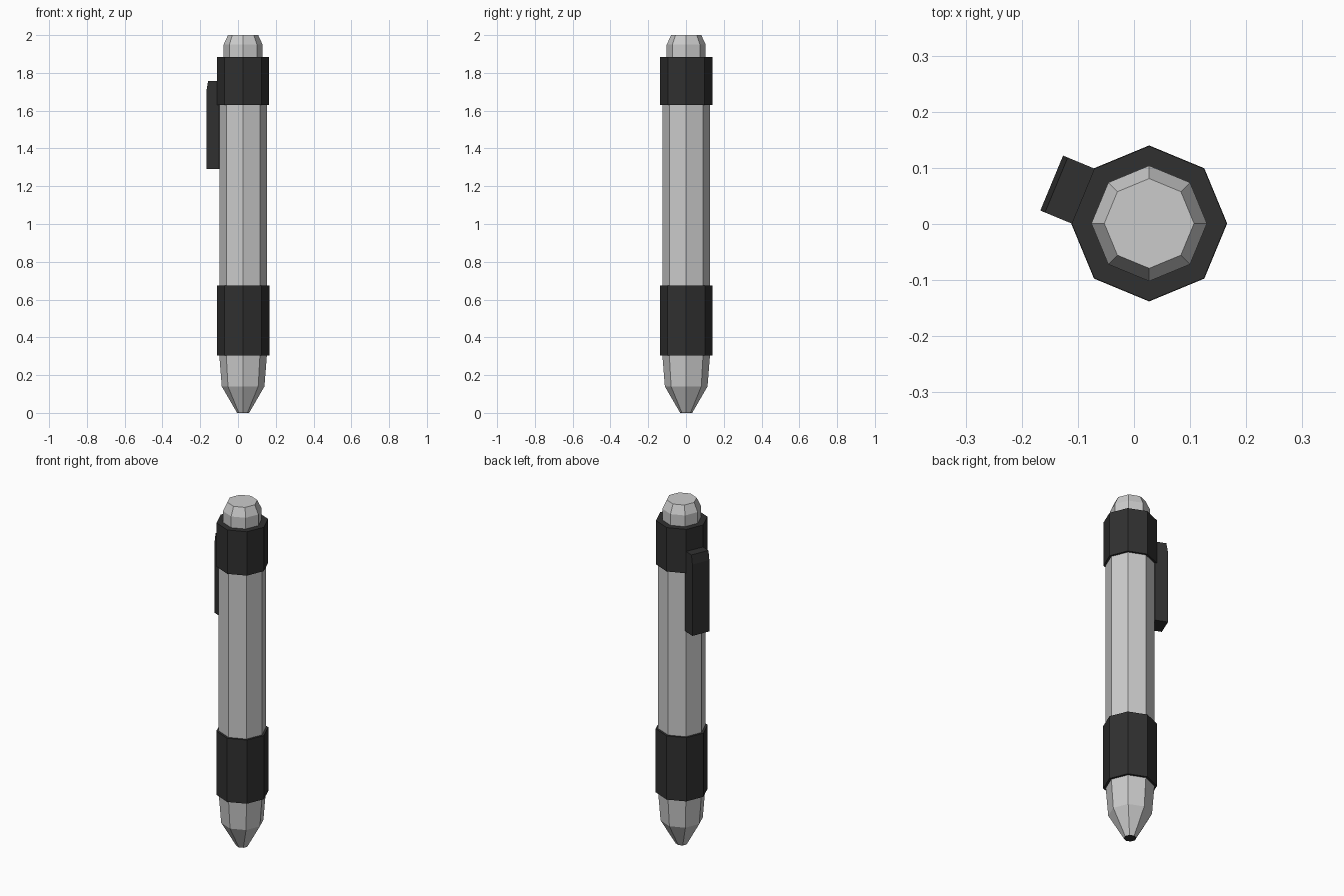
import bpy, bmesh, math
from mathutils import Vector

if "Cube" in bpy.data.objects:
    bpy.data.objects.remove(bpy.data.objects["Cube"])

CX, CY, SIDES = 0.027, 0.001, 8

black = bpy.data.materials.new("black_rubber")
black.diffuse_color = (0.03, 0.03, 0.03, 1)
black.use_nodes = True
black.node_tree.nodes["Principled BSDF"].inputs["Base Color"].default_value = black.diffuse_color


def finish(name, bm, mat):
    bmesh.ops.recalc_face_normals(bm, faces=bm.faces)
    mesh = bpy.data.meshes.new(name)
    bm.to_mesh(mesh)
    bm.free()
    ob = bpy.data.objects.new(name, mesh)
    bpy.context.collection.objects.link(ob)
    if mat:
        mesh.materials.append(mat)
    return ob


def turned(name, profile, mat=None):
    """Capped octagonal solid from (radius, z) rings."""
    bm = bmesh.new()
    rings = []
    for r, z in profile:
        rings.append([bm.verts.new((CX + r * math.cos(math.tau * i / SIDES),
                                    CY + r * math.sin(math.tau * i / SIDES), z))
                      for i in range(SIDES)])
    for a, b in zip(rings, rings[1:]):
        for i in range(SIDES):
            j = (i + 1) % SIDES
            bm.faces.new((a[i], a[j], b[j], b[i]))
    bm.faces.new(rings[0])
    bm.faces.new(rings[-1])
    return finish(name, bm, mat)


# Barrel with tapered tip, and the ink point closing it
turned("barrel", [(0.033, 0.002), (0.113, 0.14), (0.126, 0.305), (0.126, 1.80)])
turned("ink_point", [(0.032, 0.0), (0.034, 0.004)], black)

# Rubber grip and upper collar
turned("grip", [(0.139, 0.305), (0.139, 0.675)], black)
turned("collar", [(0.138, 1.63), (0.138, 1.885)], black)

# Push button
turned("push_button", [(0.103, 1.80), (0.103, 1.95), (0.08, 2.0)])

# Pocket clip: side profile (distance from axis, z) extruded across one facet
out = Vector((math.cos(math.radians(157.5)), math.sin(math.radians(157.5)), 0))
side = Vector((-out.y, out.x, 0))
profile = [(0.117, 1.29), (0.188, 1.29), (0.188, 1.705), (0.179, 1.757), (0.117, 1.757)]
bm = bmesh.new()
face = bm.faces.new([bm.verts.new(Vector((CX, CY, z)) + out * d - side * 0.053)
                     for d, z in profile])
ext = bmesh.ops.extrude_face_region(bm, geom=[face])["geom"]
bmesh.ops.translate(bm, vec=side * 0.106,
                    verts=[g for g in ext if isinstance(g, bmesh.types.BMVert)])
finish("pocket_clip", bm, black)
